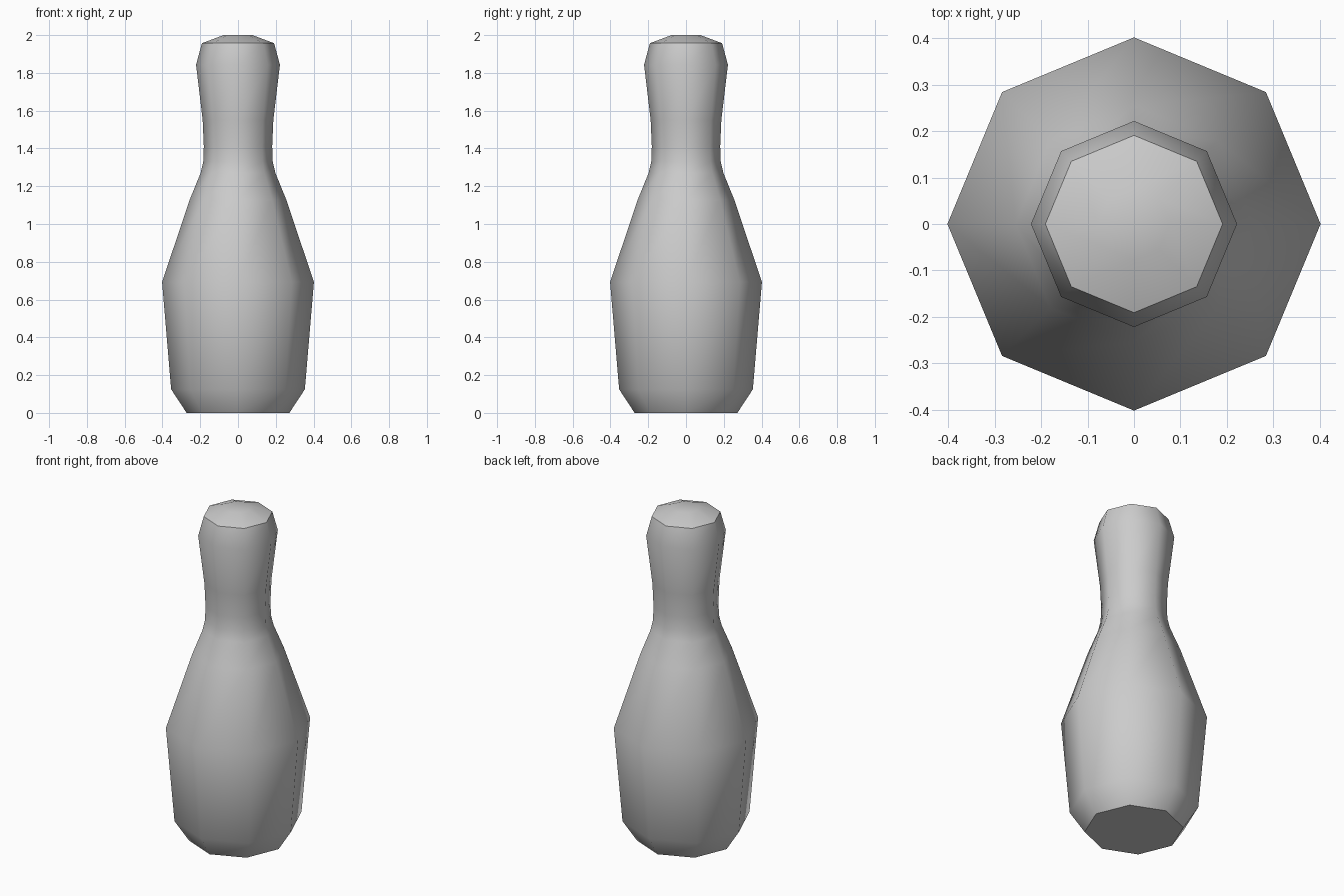
import bpy, bmesh, math

if "Cube" in bpy.data.objects:
    bpy.data.objects.remove(bpy.data.objects["Cube"])

SIDES = 8

# Pin silhouette from base to crown: (radius, height)
profile = [(0.272, 0.0), (0.354, 0.125), (0.402, 0.693), (0.255, 1.13),
           (0.198, 1.27), (0.184, 1.33), (0.181, 1.41), (0.187, 1.55),
           (0.222, 1.843), (0.191, 1.957), (0.077, 2.0)]

# Lathe the silhouette into octagonal rings
bm = bmesh.new()
rings = []
for r, z in profile:
    rings.append([bm.verts.new((r * math.cos(math.tau * i / SIDES),
                                r * math.sin(math.tau * i / SIDES), z))
                  for i in range(SIDES)])
for low, high in zip(rings, rings[1:]):
    for i in range(SIDES):
        j = (i + 1) % SIDES
        bm.faces.new((low[i], low[j], high[j], high[i]))

# Flat base and crown
bm.faces.new(rings[0][::-1])
bm.faces.new(rings[-1])

mesh = bpy.data.meshes.new("bowling_pin")
bm.to_mesh(mesh)
bm.free()
pin = bpy.data.objects.new("bowling_pin", mesh)
bpy.context.collection.objects.link(pin)

# Smooth body, crisp edge around the base
bpy.context.view_layer.objects.active = pin
pin.select_set(True)
bpy.ops.object.shade_smooth_by_angle(angle=math.radians(50))
